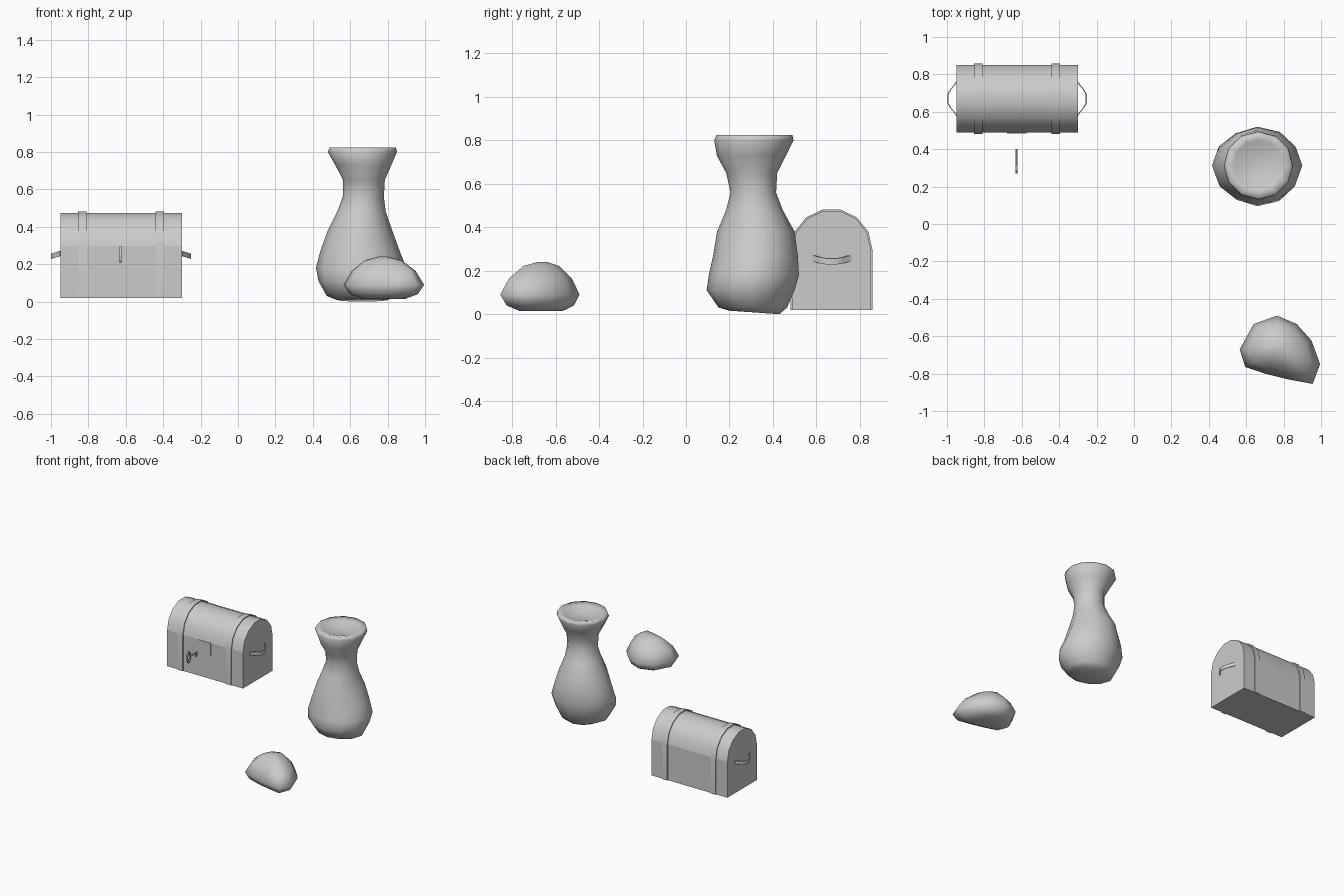
import bpy, bmesh, math
from math import sin, cos, pi

if "Cube" in bpy.data.objects:
    bpy.data.objects.remove(bpy.data.objects["Cube"])

grey = bpy.data.materials.new("stone grey")
grey.diffuse_color = (0.6, 0.6, 0.6, 1)
grey.use_nodes = True
grey.node_tree.nodes["Principled BSDF"].inputs["Base Color"].default_value = grey.diffuse_color


def finish(name, bm, angle=None):
    """Turn a bmesh into a named object, smoothed below the given angle."""
    bmesh.ops.recalc_face_normals(bm, faces=bm.faces[:])
    me = bpy.data.meshes.new(name)
    bm.to_mesh(me)
    bm.free()
    me.materials.append(grey)
    ob = bpy.data.objects.new(name, me)
    bpy.context.collection.objects.link(ob)
    if angle is not None:
        bpy.ops.object.select_all(action='DESELECT')
        ob.select_set(True)
        bpy.context.view_layer.objects.active = ob
        bpy.ops.object.shade_smooth_by_angle(angle=math.radians(angle))
    return ob


def loft(name, rings, angle=None, caps=True, closed=False):
    """Bridge point rings in order."""
    bm = bmesh.new()
    vs = [[bm.verts.new(p) for p in r] for r in rings]
    n = len(rings[0])
    pairs = list(zip(vs, vs[1:])) + ([(vs[-1], vs[0])] if closed else [])
    for a, b in pairs:
        for i in range(n):
            j = (i + 1) % n
            bm.faces.new((a[i], a[j], b[j], b[i]))
    if caps and not closed:
        bm.faces.new(vs[0])
        bm.faces.new(vs[-1])
    return finish(name, bm, angle)


def box(name, x0, x1, y0, y1, z0, z1):
    return loft(name, [[(x0, y0, z), (x1, y0, z), (x1, y1, z), (x0, y1, z)] for z in (z0, z1)])


# ---- Chest ----
CY, SEAM, BASE = 0.67, 0.298, 0.02


def arch(r):
    """Seven-sided half round of the lid, front to back."""
    return [(CY - r * cos(pi * i / 7), SEAM + r * sin(pi * i / 7)) for i in range(8)]


box("chest_body", -0.95, -0.30, CY - 0.181, CY + 0.181, BASE, SEAM)
loft("chest_lid", [[(x, y, z) for y, z in arch(0.181)] for x in (-0.95, -0.30)], 40)

# Straps wrapped over the body and lid
for side, x in (("left", -0.833), ("right", -0.418)):
    def loop(r):
        return [(CY - r, BASE)] + arch(r) + [(CY + r, BASE)]
    rings = []
    for (yo, zo), (yi, zi) in zip(loop(0.188), loop(0.178)):
        rings.append([(x - 0.022, yo, zo), (x + 0.022, yo, zo), (x + 0.022, yi, zi), (x - 0.022, yi, zi)])
    loft("strap_" + side, rings, 40)

# Lock plate with keyhole
box("lock_plate", -0.68, -0.575, CY - 0.185, CY - 0.18, 0.20, SEAM)
bm = bmesh.new()
outline = [(0.008 * cos(a), 0.008 * sin(a)) for a in [-pi / 4 + pi * k / 4 for k in range(7)]]
outline += [(-0.006, -0.025), (0.006, -0.025)]
bm.faces.new([bm.verts.new((-0.628 + u, CY - 0.186, 0.265 + w)) for u, w in outline])
finish("keyhole", bm)

# Bowed strap handles at both ends
for side, wall, s in (("left", -0.95, -1), ("right", -0.30, 1)):
    rings = []
    for t, out in ((-1, -0.005), (-0.8, 0.006), (-0.55, 0.026), (-0.25, 0.042),
                   (0.25, 0.042), (0.55, 0.026), (0.8, 0.006), (1, -0.005)):
        y, z = 0.67 + 0.092 * t, 0.257 - 0.3 * out
        x = wall + s * out
        rings.append([(x, y, z - 0.014), (x + s * 0.007, y, z - 0.016),
                      (x + s * 0.007, y, z + 0.012), (x, y, z + 0.014)])
    loft("handle_" + side, rings, 40)

# ---- Key pointing at the lock ----
KX, KZ = -0.628, 0.25
rings = []
for i in range(10):
    a = 2 * pi * i / 10
    rings.append([(KX + dx, 0.293 + (0.018 + dr) * cos(a), KZ + (0.042 + dr) * sin(a))
                  for dx, dr in ((-0.005, -0.005), (0.005, -0.005), (0.005, 0.005), (-0.005, 0.005))])
loft("key_bow", rings, closed=True)
loft("key_shaft", [[(KX + 0.006 * cos(pi * k / 4), y, KZ + 0.006 * sin(pi * k / 4)) for k in range(8)]
                   for y in (0.31, 0.40)], 40)
for i, y in enumerate((0.372, 0.388)):
    box("key_tooth_%d" % (i + 1), KX - 0.003, KX + 0.003, y, y + 0.009, KZ - 0.03, KZ)

# ---- Tied sack: height, x range, y range of each ring ----
sack = [(0.008, 0.53, 0.80, 0.20, 0.43), (0.03, 0.475, 0.845, 0.15, 0.465),
        (0.11, 0.43, 0.89, 0.095, 0.50), (0.18, 0.417, 0.90, 0.105, 0.52),
        (0.27, 0.44, 0.865, 0.125, 0.515), (0.38, 0.48, 0.825, 0.143, 0.50),
        (0.48, 0.53, 0.79, 0.185, 0.445), (0.56, 0.56, 0.78, 0.205, 0.415),
        (0.65, 0.562, 0.785, 0.185, 0.42), (0.73, 0.52, 0.82, 0.142, 0.46),
        (0.80, 0.48, 0.85, 0.13, 0.495), (0.825, 0.49, 0.845, 0.14, 0.49),
        (0.815, 0.53, 0.80, 0.18, 0.45), (0.79, 0.60, 0.73, 0.25, 0.38)]
rings = []
for z, x0, x1, y0, y1 in sack:
    lump = 0.05 if z < 0.45 else 0.0
    ring = []
    for k in range(12):
        a = 2 * pi * k / 12
        r = 1 - lump * (0.5 + 0.5 * sin(3 * a + 9 * z)) * abs(sin(2 * a))
        ring.append(((x0 + x1) / 2 + r * (x1 - x0) / 2 * cos(a),
                     (y0 + y1) / 2 + r * (y1 - y0) / 2 * sin(a),
                     z - (0.008 * sin(a) if z < 0.02 else 0)))
    rings.append(ring)
loft("sack", rings, 180)

# ---- Rock: one ground outline, scaled by height ----
rim = [(0.565, -0.67), (0.595, -0.765), (0.70, -0.80), (0.82, -0.83), (0.955, -0.855),
       (0.995, -0.75), (0.95, -0.625), (0.87, -0.535), (0.765, -0.49), (0.64, -0.535)]
rings = []
for z, s in ((0.015, 0.55), (0.04, 0.85), (0.09, 1.0), (0.165, 0.79), (0.222, 0.45), (0.24, 0.12)):
    rings.append([(0.775 + s * (x - 0.775), -0.66 + s * (y + 0.66), z) for x, y in rim])
loft("rock", rings, 180)
